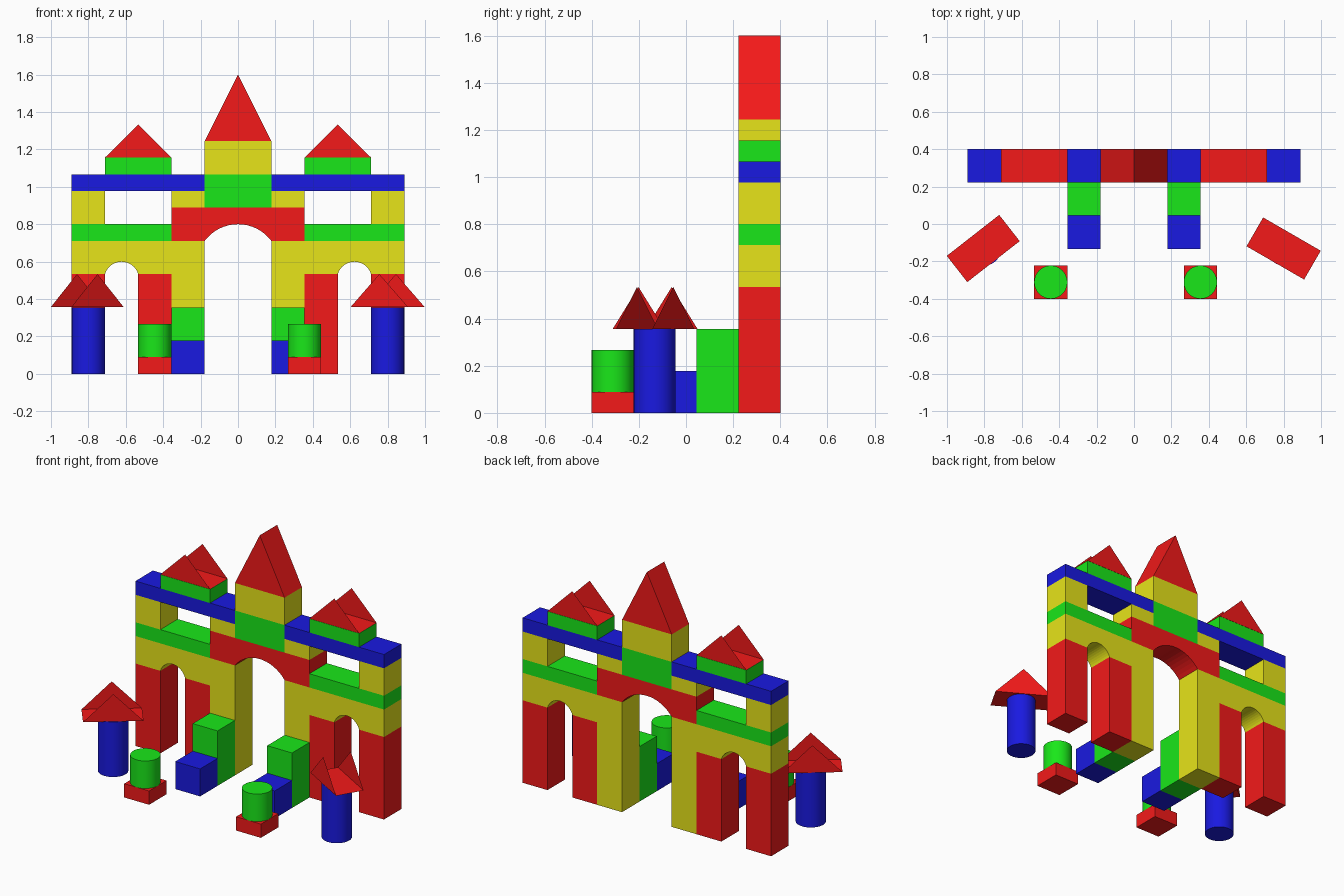
import bpy, bmesh, math
from mathutils import Matrix

if "Cube" in bpy.data.objects:
    bpy.data.objects.remove(bpy.data.objects["Cube"])

U = 1.6 / 9            # one toy-block unit
Y0, Y1 = 0.4 - U, 0.4  # front and back of the wall


def material(name, rgb):
    m = bpy.data.materials.new(name)
    m.diffuse_color = (*rgb, 1)
    m.use_nodes = True
    m.node_tree.nodes["Principled BSDF"].inputs["Base Color"].default_value = m.diffuse_color
    return m


RED = material("red", (0.9, 0.01, 0.01))
GREEN = material("green", (0.01, 0.8, 0.01))
BLUE = material("blue", (0.01, 0.01, 0.75))
YELLOW = material("yellow", (0.8, 0.78, 0.01))


def finish(name, bm, mat):
    mesh = bpy.data.meshes.new(name)
    bm.normal_update()
    bm.to_mesh(mesh)
    bm.free()
    mesh.materials.append(mat)
    obj = bpy.data.objects.new(name, mesh)
    bpy.context.collection.objects.link(obj)
    return obj


def box(name, mat, x0, x1, z0, z1, y0=Y0, y1=Y1):
    bm = bmesh.new()
    m = Matrix.Translation(((x0 + x1) / 2, (y0 + y1) / 2, (z0 + z1) / 2))
    m = m @ Matrix.Diagonal((x1 - x0, y1 - y0, z1 - z0, 1))
    bmesh.ops.create_cube(bm, size=1, matrix=m)
    return finish(name, bm, mat)


def prism(name, mat, profile):
    """Extrude an x-z outline through the wall thickness."""
    bm = bmesh.new()
    f = bm.faces.new([bm.verts.new((x, Y0, z)) for x, z in profile])
    ext = bmesh.ops.extrude_face_region(bm, geom=[f], use_keep_orig=True)
    verts = [v for v in ext["geom"] if isinstance(v, bmesh.types.BMVert)]
    bmesh.ops.translate(bm, verts=verts, vec=(0, Y1 - Y0, 0))
    bmesh.ops.recalc_face_normals(bm, faces=bm.faces)
    return finish(name, bm, mat)


def arch(name, mat, cx, half, opening, rise, z0, z1):
    """Block with a shallow circular arch cut from its underside."""
    r = (opening ** 2 + rise ** 2) / (2 * rise)
    a = math.asin(min(1, opening / r))
    n = 16
    curve = [(cx + r * math.sin(t), z0 + rise - r + r * math.cos(t))
             for t in (-a + 2 * a * i / n for i in range(n + 1))]
    return prism(name, mat, [(cx - half, z0)] + curve +
                 [(cx + half, z0), (cx + half, z1), (cx - half, z1)])


def cylinder(name, mat, x, y, z0, z1):
    bm = bmesh.new()
    bmesh.ops.create_cone(bm, cap_ends=True, segments=40, radius1=U / 2,
                          radius2=U / 2, depth=z1 - z0,
                          matrix=Matrix.Translation((x, y, (z0 + z1) / 2)))
    for f in bm.faces:
        f.smooth = len(f.verts) == 4
    for e in bm.edges:
        e.smooth = all(f.smooth for f in e.link_faces)
    return finish(name, bm, mat)


def open_roof(name, x, y, z, angle=0):
    """Roof made of a base and two gable ends, with open slopes."""
    bm = bmesh.new()
    z_base = 0.001
    rows = []
    for s in (-1, 1):
        rows.append([bm.verts.new(p) for p in ((-U, s * U / 2, z_base),
                     (U, s * U / 2, z_base), (0, s * U / 2, U))])
    front, back = rows
    bm.faces.new(front)
    bm.faces.new(back[::-1])
    bm.faces.new((front[0], back[0], back[1], front[1]))
    obj = finish(name, bm, RED)
    obj.location = (x, y, z)
    obj.rotation_euler.z = math.radians(angle)
    return obj


# Parts repeated on the left and right
for side, s in (("left", -1), ("right", 1)):
    def sbox(name, mat, a, b, z0, z1, *y):
        lo, hi = sorted((s * a * U, s * b * U))
        box(f"{side}_{name}", mat, lo, hi, z0 * U, z1 * U, *y)

    # Wall
    sbox("outer_pillar", RED, 4, 5, 0, 3)
    sbox("inner_pillar", RED, 2, 3, 0, 3)
    sbox("gate_pillar", YELLOW, 1, 2, 0, 4)
    arch(f"{side}_side_arch", YELLOW, s * 3.5 * U, 1.5 * U, U / 2, 0.066, 3 * U, 4 * U)
    sbox("lower_slab", GREEN, 2, 5, 4, 4.5)
    sbox("window_post", YELLOW, 4, 5, 4.5, 5.5)
    sbox("arch_spacer", YELLOW, 1, 2, 5, 5.5)
    sbox("upper_slab", BLUE, 1, 5, 5.5, 6)
    sbox("turret_block", GREEN, 2, 4, 6, 6.5)
    open_roof(f"{side}_turret_roof", s * 3 * U, (Y0 + Y1) / 2, 6.5 * U)

    # Stepped blocks in front of the gate
    sbox("tall_step", GREEN, 1, 2, 0, 2, Y0 - U, Y0)
    sbox("low_step", BLUE, 1, 2, 0, 1, Y0 - 2 * U, Y0 - U)

    # Free-standing column with a turned roof
    cylinder(f"{side}_column", BLUE, s * 4.5 * U, -0.133, 0, 2 * U)
    open_roof(f"{side}_column_roof", -0.806 if s < 0 else 0.80, -0.131, 2 * U,
              38 if s < 0 else -30)

    # Front bollard on a square base
    bx = -0.445 if s < 0 else 0.355
    box(f"{side}_bollard_base", RED, bx - U / 2, bx + U / 2, 0, U / 2, -0.4, -0.4 + U)
    cylinder(f"{side}_bollard", GREEN, bx, -0.4 + U / 2, U / 2, 1.5 * U)

# Gate centre: arch, stacked blocks and spire
arch("gate_arch", RED, 0, 2 * U, U, U / 2, 4 * U, 5 * U)
box("spire_lower_block", GREEN, -U, U, 5 * U, 6 * U)
box("spire_upper_block", YELLOW, -U, U, 6 * U, 7 * U)
prism("spire", RED, [(-U, 7 * U), (U, 7 * U), (0, 9 * U)])
